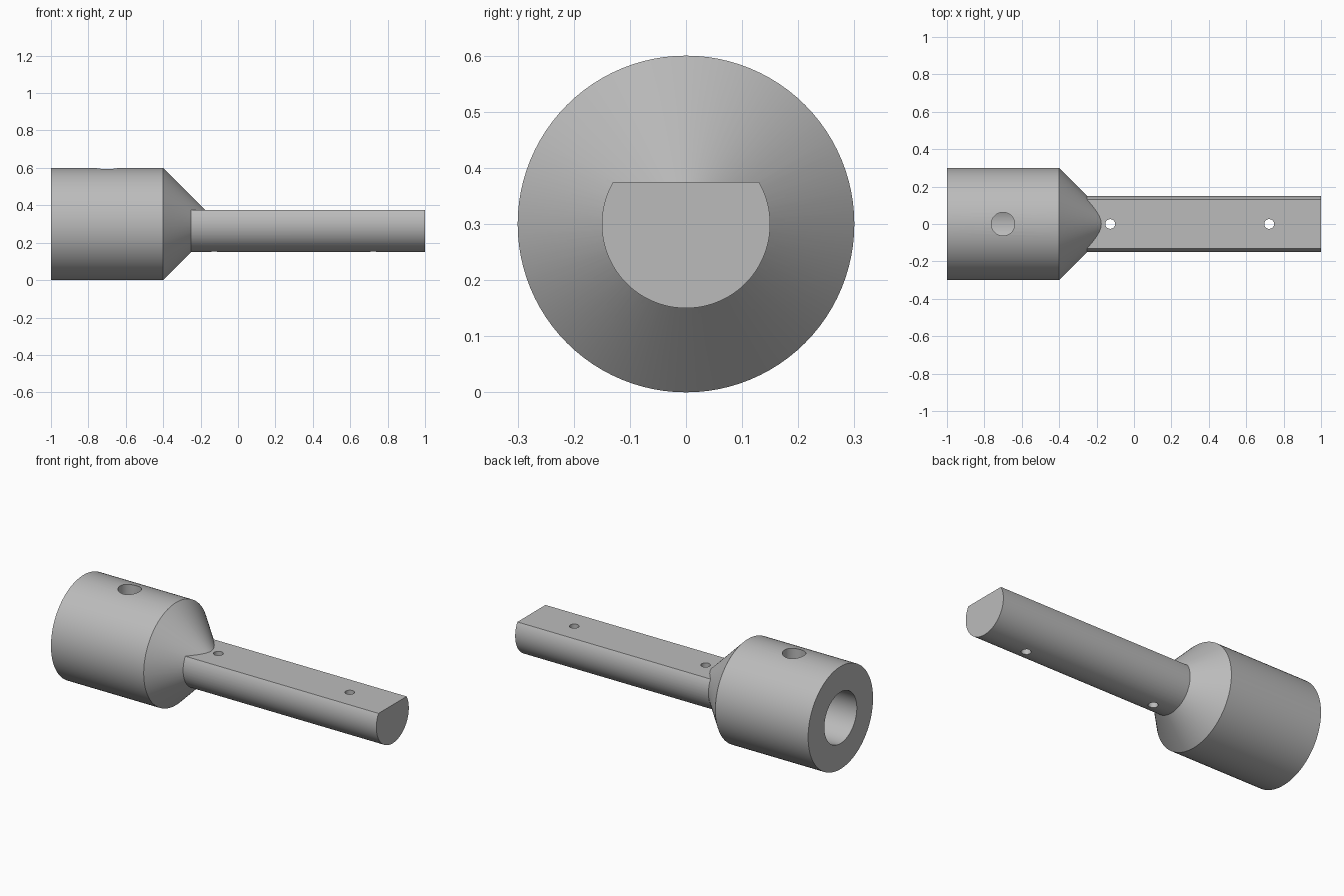
import bpy, bmesh, math
from mathutils import Matrix, Vector

if "Cube" in bpy.data.objects:
    bpy.data.objects.remove(bpy.data.objects["Cube"])

AXIS_Z = 0.3      # height of the common axis
SEGMENTS = 96

steel = bpy.data.materials.new("plain_grey")
steel.use_nodes = True
GREY = (0.5, 0.5, 0.5, 1)
steel.diffuse_color = GREY
steel.node_tree.nodes["Principled BSDF"].inputs["Base Color"].default_value = GREY


def finish(bm, name):
    bmesh.ops.recalc_face_normals(bm, faces=bm.faces)
    mesh = bpy.data.meshes.new(name)
    bm.to_mesh(mesh)
    bm.free()
    mesh.materials.append(steel)
    obj = bpy.data.objects.new(name, mesh)
    bpy.context.collection.objects.link(obj)
    return obj


def lathe(name, profile):
    """Revolve (x, radius) points about the long axis."""
    bm = bmesh.new()
    verts = [bm.verts.new((x, 0, AXIS_Z + r)) for x, r in profile]
    edges = [bm.edges.new(pair) for pair in zip(verts, verts[1:])]
    bmesh.ops.spin(bm, geom=verts + edges, cent=(0, 0, AXIS_Z), axis=(1, 0, 0),
                   angle=math.tau, steps=SEGMENTS, use_merge=True)
    bmesh.ops.remove_doubles(bm, verts=bm.verts, dist=1e-5)
    return finish(bm, name)


def d_bar(name, x0, x1, radius, flat):
    """Round bar with a flat cut along its top."""
    start = math.asin(flat / radius)
    sweep = math.pi + 2 * start
    bm = bmesh.new()
    ring = []
    for i in range(SEGMENTS + 1):
        a = math.pi - start + sweep * i / SEGMENTS
        ring.append(bm.verts.new((x0, radius * math.cos(a), AXIS_Z + radius * math.sin(a))))
    end = bmesh.ops.extrude_face_region(bm, geom=[bm.faces.new(ring)])
    moved = [g for g in end["geom"] if isinstance(g, bmesh.types.BMVert)]
    bmesh.ops.translate(bm, verts=moved, vec=Vector((x1 - x0, 0, 0)))
    return finish(bm, name)


def drill(name, x, radius, z0, z1):
    bm = bmesh.new()
    bmesh.ops.create_cone(bm, cap_ends=True, segments=48, radius1=radius, radius2=radius,
                          depth=z1 - z0, matrix=Matrix.Translation((x, 0, (z0 + z1) / 2)))
    return finish(bm, name)


def combine(target, tool, operation):
    mod = target.modifiers.new(tool.name, "BOOLEAN")
    mod.operation, mod.solver, mod.object = operation, "EXACT", tool
    bpy.context.view_layer.objects.active = target
    bpy.ops.object.modifier_apply(modifier=mod.name)
    bpy.data.objects.remove(tool)


# Bored socket with a conical nose that runs out over the flat of the shank
adapter = lathe("shaft_adapter", [(-0.4, 0), (-0.4, 0.15), (-1, 0.15), (-1, 0.3),
                                  (-0.4, 0.3), (-0.1, 0)])

# Shank with a flat top
combine(adapter, d_bar("shank", -0.3, 1, 0.15, 0.075), "UNION")

# Set screw hole into the bore, and two pin holes through the shank
combine(adapter, drill("screw_hole", -0.7, 0.0625, AXIS_Z, 0.7), "DIFFERENCE")
for pin_x in (-0.127, 0.723):
    combine(adapter, drill("pin_hole", pin_x, 0.026, 0, 0.6), "DIFFERENCE")

# Smooth curved walls, crisp edges
bpy.ops.object.select_all(action="DESELECT")
adapter.select_set(True)
bpy.context.view_layer.objects.active = adapter
bpy.ops.object.shade_smooth_by_angle(angle=math.radians(25))
